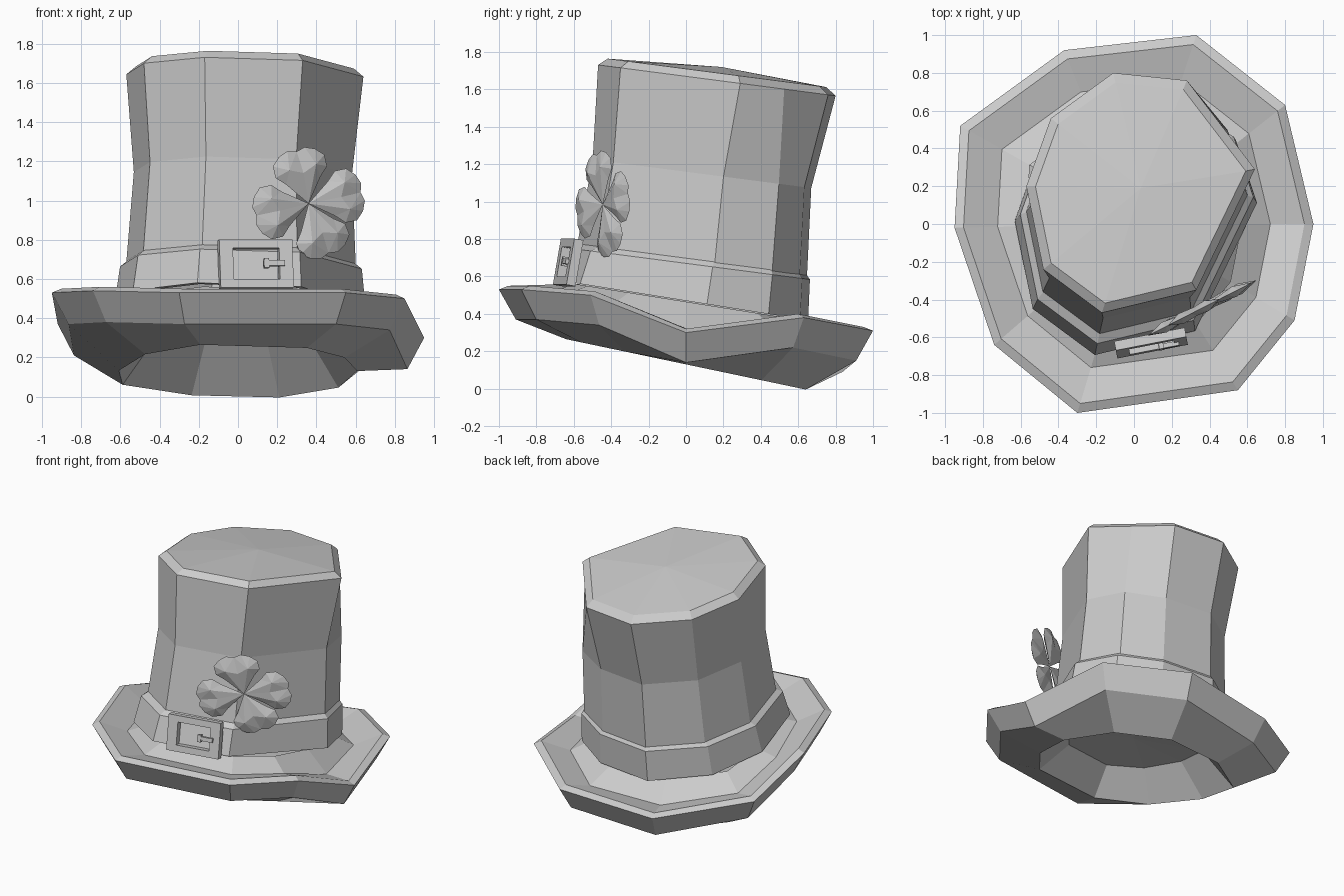
import bpy, bmesh, math
from mathutils import Vector, Matrix

if "Cube" in bpy.data.objects:
    bpy.data.objects.remove(bpy.data.objects["Cube"])


def finish(bm, name):
    bmesh.ops.recalc_face_normals(bm, faces=bm.faces[:])
    me = bpy.data.meshes.new(name)
    bm.to_mesh(me)
    bm.free()
    ob = bpy.data.objects.new(name, me)
    bpy.context.collection.objects.link(ob)
    return ob


def loft(name, rings, start=None, end=None):
    """Skin a stack of rings; start / end are optional fan centre points."""
    bm = bmesh.new()
    vs = [[bm.verts.new(p) for p in r] for r in rings]
    n = len(vs[0])
    for a, b in zip(vs, vs[1:]):
        for i in range(n):
            j = (i + 1) % n
            bm.faces.new((a[i], a[j], b[j], b[i]))
    for tip, ring in ((start, vs[0]), (end, vs[-1])):
        if tip:
            c = bm.verts.new(tip)
            for i in range(n):
                bm.faces.new((ring[i], ring[(i + 1) % n], c))
    return finish(bm, name)


# Brim: wavy ten-sided rim, hollow underneath, trough around the crown on top
rim = [(.95, 0, .30), (.80, .63, .38), (.33, 1, .31), (-.37, .92, .25),
       (-.92, .52, .37), (-.95, -.02, .53), (-.74, -.64, .54),
       (-.30, -1, .53), (.55, -.88, .53), (.85, -.51, .50)]


def brim_ring(s, height):
    return [(x * s, y * s, height(y * s, z)) for x, y, z in rim]


def foot(y):
    return .465 - .16 * y


loft("brim", [
    brim_ring(.44, lambda y, z: .35 - .13 * y),
    brim_ring(.64, lambda y, z: .13 - .21 * y),
    brim_ring(.91, lambda y, z: z - .16),
    brim_ring(1.0, lambda y, z: z),
    brim_ring(.95, lambda y, z: z + .02),
    brim_ring(.76, lambda y, z: .5 * z + .5 * foot(y) - .06),
    brim_ring(.60, lambda y, z: foot(y)),
], start=(0, 0, .37))

# Crown: leaning tube pinched at the middle; eight-sided top, ninth corner
# bulging out at the back right lower down
CX, CY = .035, .17
top = [(.64, .29), (.46, .525), (.28, .76), (-.11, .80), (-.44, .56),
       (-.57, .20), (-.48, -.24), (-.17, -.47), (.33, -.35)]


def crown_ring(s, cx, cy, z0, slope=.13, bulge=.08):
    pts = []
    for i, (x, y) in enumerate(top):
        b = bulge if i == 1 else 0
        yy = cy + (y - CY) * s + b
        pts.append((cx + (x - CX) * s + b, yy, z0 - slope * yy))
    return pts


loft("crown", [
    crown_ring(.97, .015, .035, .67),
    crown_ring(.92, .025, .09, 1.16),
    crown_ring(1.0, CX, CY, 1.67, bulge=0),
    crown_ring(.92, CX, CY, 1.71, bulge=0),
], end=(CX, .19, 1.72))

# Hat band with a bevelled upper edge
loft("hat_band", [
    crown_ring(1.0, .01, -.01, .47, .16),
    crown_ring(1.06, .01, -.015, .47, .16),
    crown_ring(1.02, .015, .02, .67),
    crown_ring(.96, .015, .035, .70),
])

# Buckle: rectangular frame with a small prong, lying on the band
buckle_frame = (Matrix.Translation((.09, -.63, .675))
                @ Matrix.Rotation(math.radians(11), 4, 'Z')
                @ Matrix.Rotation(math.radians(-10), 4, 'X'))


def rect(hx, hz, y):
    return [(-hx, y, -hz), (hx, y, -hz), (hx, y, hz), (-hx, y, hz)]


b = loft("buckle", [rect(.19, .125, .025), rect(.19, .125, -.025), rect(.12, .08, -.025),
                    rect(.12, .08, .025), rect(.19, .125, .025)])
b.data.transform(buckle_frame)

bm = bmesh.new()
for size, pos in (((.11, .025, .028), (.09, -.03, .0)), ((.025, .03, .05), (.05, -.03, .0))):
    bmesh.ops.create_cube(bm, size=1, matrix=buckle_frame @ Matrix.Translation(pos)
                          @ Matrix.Diagonal((*size, 1)))
finish(bm, "buckle_prong")

# Four-leaf clover: puffed heart-shaped leaves around a centre
half = [(.12, .09), (.165, .135), (.225, .135), (.265, .095), (.285, .045)]
outline = [(0, 0)] + half + [(.272, 0)] + [(u, -v) for u, v in reversed(half)]
clover = (Matrix.Translation((.36, -.445, .985))
          @ Matrix.Rotation(math.radians(27), 4, 'Z')
          @ Matrix.Diagonal((1.12, 1, 1, 1)))
bm = bmesh.new()
for deg in (103, 12, 193, 292):
    m = clover @ Matrix.Rotation(math.radians(-deg), 4, 'Y')
    edge = [bm.verts.new(m @ Vector((u, 0, v))) for u, v in outline]
    for side in (-1, 1):
        crease = bm.verts.new(m @ Vector((.16, side * .024, 0)))
        lobes = [bm.verts.new(m @ Vector((.19, side * .03, v))) for v in (.07, -.07)]
        for i in range(12):
            bm.faces.new((edge[i], edge[(i + 1) % 12], lobes[0 if i < 6 else 1]))
        for lobe in lobes:
            bm.faces.new((edge[0], lobe, crease))
            bm.faces.new((edge[6], lobe, crease))
finish(bm, "clover")
